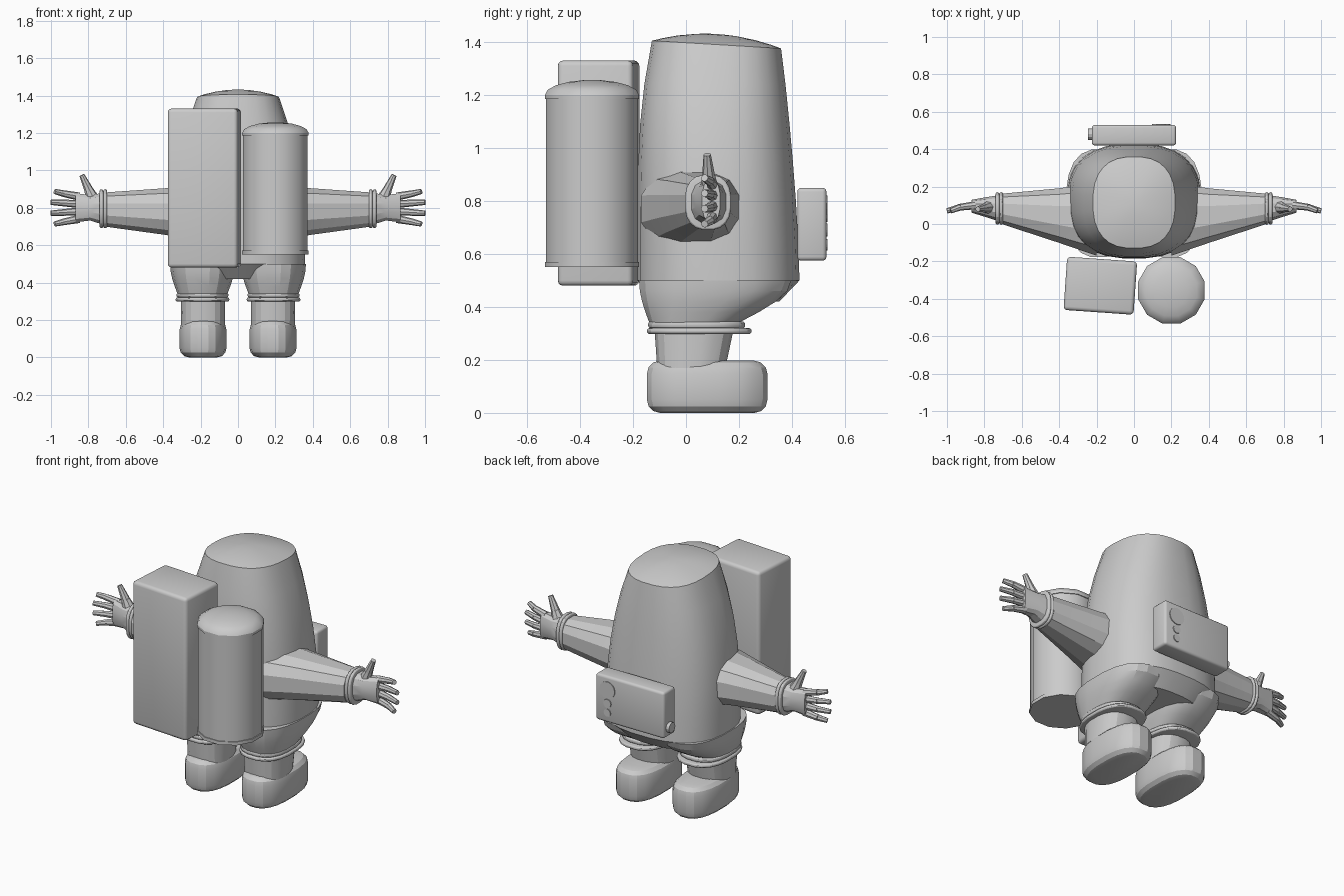
import bpy, bmesh, math
from mathutils import Vector, Matrix

if "Cube" in bpy.data.objects:
    bpy.data.objects.remove(bpy.data.objects["Cube"])

suit_grey = bpy.data.materials.new("suit_grey")
suit_grey.use_nodes = True
suit_grey.diffuse_color = (0.6, 0.6, 0.6, 1)
shader = suit_grey.node_tree.nodes["Principled BSDF"]
shader.inputs["Base Color"].default_value = suit_grey.diffuse_color


def finish(name, bm, mirror=False, smooth_angle=20):
    """Turn the bmesh into a named object, mirrored across x if wanted."""
    bmesh.ops.recalc_face_normals(bm, faces=bm.faces)
    mesh = bpy.data.meshes.new(name)
    bm.to_mesh(mesh)
    bm.free()
    mesh.materials.append(suit_grey)
    part = bpy.data.objects.new(name, mesh)
    bpy.context.collection.objects.link(part)
    if mirror:
        part.modifiers.new("mirror", "MIRROR").use_mirror_merge = False
    bpy.ops.object.select_all(action="DESELECT")
    part.select_set(True)
    bpy.context.view_layer.objects.active = part
    bpy.ops.object.shade_smooth_by_angle(angle=math.radians(smooth_angle))


def rounded(value, exponent):
    return math.copysign(abs(value) ** (2 / exponent), value)


def loft(bm, rings, sides=20, exponent=2.5, along_x=False):
    """Join rounded sections; each ring is (position, centre, half size)."""
    loops = []
    for position, centre, half in rings:
        loop = []
        for i in range(sides):
            angle = math.tau * (i + 0.5) / sides
            u = centre[0] + half[0] * rounded(math.cos(angle), exponent)
            v = centre[1] + half[1] * rounded(math.sin(angle), exponent)
            loop.append(bm.verts.new((position, u, v) if along_x else (u, v, position)))
        loops.append(loop)
    for lower, upper in zip(loops, loops[1:]):
        for i in range(sides):
            j = (i + 1) % sides
            bm.faces.new((lower[i], lower[j], upper[j], upper[i]))
    bm.faces.new(loops[0])
    bm.faces.new(loops[-1])


def pillow(bm, low, high, centre, half, edge, **options):
    """Slab of rounded section whose two rims are rounded over by edge."""
    rings = []
    for end, inward in ((low, edge), (high, -edge)):
        rim = []
        for step in range(4):
            angle = math.pi / 2 * step / 3
            inset = edge * (1 - math.sin(angle))
            rim.append((end + inward * (1 - math.cos(angle)), centre,
                        (half[0] - inset, half[1] - inset)))
        rings += rim if end == low else reversed(rim)
    loft(bm, rings, **options)


def rod(bm, start, end, start_radius, end_radius, sides=8):
    """Tapered round bar between two points."""
    start, end = Vector(start), Vector(end)
    turn = (end - start).to_track_quat("Z", "Y").to_matrix().to_4x4()
    bmesh.ops.create_cone(bm, cap_ends=True, segments=sides, radius1=start_radius,
                          radius2=end_radius, depth=(end - start).length,
                          matrix=Matrix.Translation((start + end) / 2) @ turn)


def box(name, centre, size, bevel, degrees=0):
    """Box with softened edges, turned about its upright axis."""
    bm = bmesh.new()
    bmesh.ops.create_cube(bm, size=1)
    bmesh.ops.scale(bm, vec=size, verts=bm.verts)
    bmesh.ops.bevel(bm, geom=bm.edges[:], offset=bevel, segments=3, profile=0.5, affect="EDGES")
    turn = Matrix.Rotation(math.radians(degrees), 4, "Z")
    bmesh.ops.transform(bm, verts=bm.verts, matrix=Matrix.Translation(centre) @ turn)
    finish(name, bm, smooth_angle=40)


def torso_ring(height, rise=0, shrink=1):
    """Torso section at a height from hip (zero) to hood rim (one)."""
    width = 0.36 - 0.14 * height ** 2.5
    back = -0.185 + 0.055 * height ** 4
    front = 0.43 - 0.07 * height ** 1.5
    return (0.5 + 0.89 * height + rise, (0, (front + back) / 2),
            (width * shrink, (front - back) / 2 * shrink))


# Torso and hood: tucked hem, tapering sides and a low dome that slopes forward
bm = bmesh.new()
rings = [torso_ring(0, rise=-0.08, shrink=0.75)]
rings += [torso_ring(step / 6) for step in range(7)]
rings += [torso_ring(1, 0.04 * (1 - shrink ** 2), shrink) for shrink in (0.85, 0.6, 0.3, 0.1)]
loft(bm, rings, sides=28)
for vert in bm.verts:
    if vert.co.z > 1.3:
        vert.co.z -= 0.06 * (vert.co.y - 0.12)
finish("torso", bm)

# Trouser legs swelling into the hips
bm = bmesh.new()
rings = []
for step in range(5):
    swell = math.sin(math.pi / 2 * step / 4)
    back, front = -0.14 - 0.04 * swell, 0.2 + 0.2 * swell
    rings.append((0.34 + 0.04 * step, (0.19, (front + back) / 2),
                  (0.135 + 0.04 * swell, (front - back) / 2)))
loft(bm, rings)
finish("trouser_leg", bm, mirror=True)

# Ankle cuffs: two rolled bands
bm = bmesh.new()
pillow(bm, 0.298, 0.32, (0.19, 0.05), (0.145, 0.2), 0.01)
pillow(bm, 0.32, 0.345, (0.19, 0.04), (0.14, 0.185), 0.01)
finish("ankle_cuff", bm, mirror=True)

# Boots: ankle shaft and rounded foot
bm = bmesh.new()
loft(bm, [(0.17, (0.187, 0.02), (0.118, 0.13)), (0.31, (0.187, 0.03), (0.12, 0.15))])
pillow(bm, 0, 0.197, (0.187, 0.08), (0.127, 0.23), 0.05)
finish("boot", bm, mirror=True)

# Sleeves tapering from shoulder to wrist
bm = bmesh.new()
loft(bm, [(0.2, (0.025, 0.77), (0.2, 0.15)), (0.4, (0.045, 0.78), (0.15, 0.127)),
          (0.7, (0.08, 0.79), (0.085, 0.095))], sides=12, along_x=True)
finish("sleeve", bm, mirror=True)

# Wrist cuffs: two rolled bands
bm = bmesh.new()
for start in (0.7, 0.72):
    pillow(bm, start, start + 0.02, (0.083, 0.795), (0.088, 0.105), 0.01, along_x=True)
finish("wrist_cuff", bm, mirror=True)

# Gloves: palm, four spread fingers and a thumb
bm = bmesh.new()
loft(bm, [(0.73, (0.085, 0.795), (0.07, 0.085)), (0.79, (0.09, 0.8), (0.055, 0.07)),
          (0.87, (0.095, 0.8), (0.035, 0.08))], sides=12, along_x=True)
for finger in range(4):
    spread = finger - 1.5
    reach = 0.98 if abs(spread) > 1 else 1
    knuckle = (0.93, 0.09, 0.8 + 0.05 * spread)
    rod(bm, (0.85, 0.1, 0.8 + 0.04 * spread), knuckle, 0.022, 0.018)
    rod(bm, knuckle, (reach, 0.07, 0.8 + 0.058 * spread), 0.018, 0.014)
thumb_joint = (0.8, 0.085, 0.9)
rod(bm, (0.77, 0.09, 0.83), thumb_joint, 0.04, 0.024)
rod(bm, thumb_joint, (0.835, 0.08, 0.975), 0.024, 0.014)
finish("glove", bm, mirror=True)

# Square pack and control box
box("pack_box", (-0.18, -0.33, 0.905), (0.375, 0.285, 0.85), 0.02, degrees=-4)
box("control_box", (0, 0.475, 0.712), (0.45, 0.11, 0.275), 0.015)

# Dials on the control box face and a knob on its side
bm = bmesh.new()
for height, radius in ((0.77, 0.05), (0.69, 0.025), (0.635, 0.022)):
    rod(bm, (0.145, 0.52, height), (0.145, 0.535, height), radius, radius, sides=16)
rod(bm, (-0.2, 0.48, 0.63), (-0.245, 0.48, 0.63), 0.03, 0.03, sides=12)
finish("control_dials", bm)

# Round tank: wall, two thin rims and a domed lid
bm = bmesh.new()
tank_centre, rim_radius = (0.2, -0.355), 0.184
for low, high, radius in ((0.55, 1.2, 0.179), (0.55, 0.57, rim_radius), (1.185, 1.2, rim_radius)):
    loft(bm, [(z, tank_centre, (radius, radius)) for z in (low, high)], sides=12, exponent=2)
dome = []
for step in range(5):
    angle = math.radians(20 * step)
    radius = rim_radius * math.cos(angle)
    dome.append((1.2 + 0.057 * math.sin(angle), tank_centre, (radius, radius)))
loft(bm, dome, sides=12, exponent=2)
finish("round_tank", bm, smooth_angle=35)
